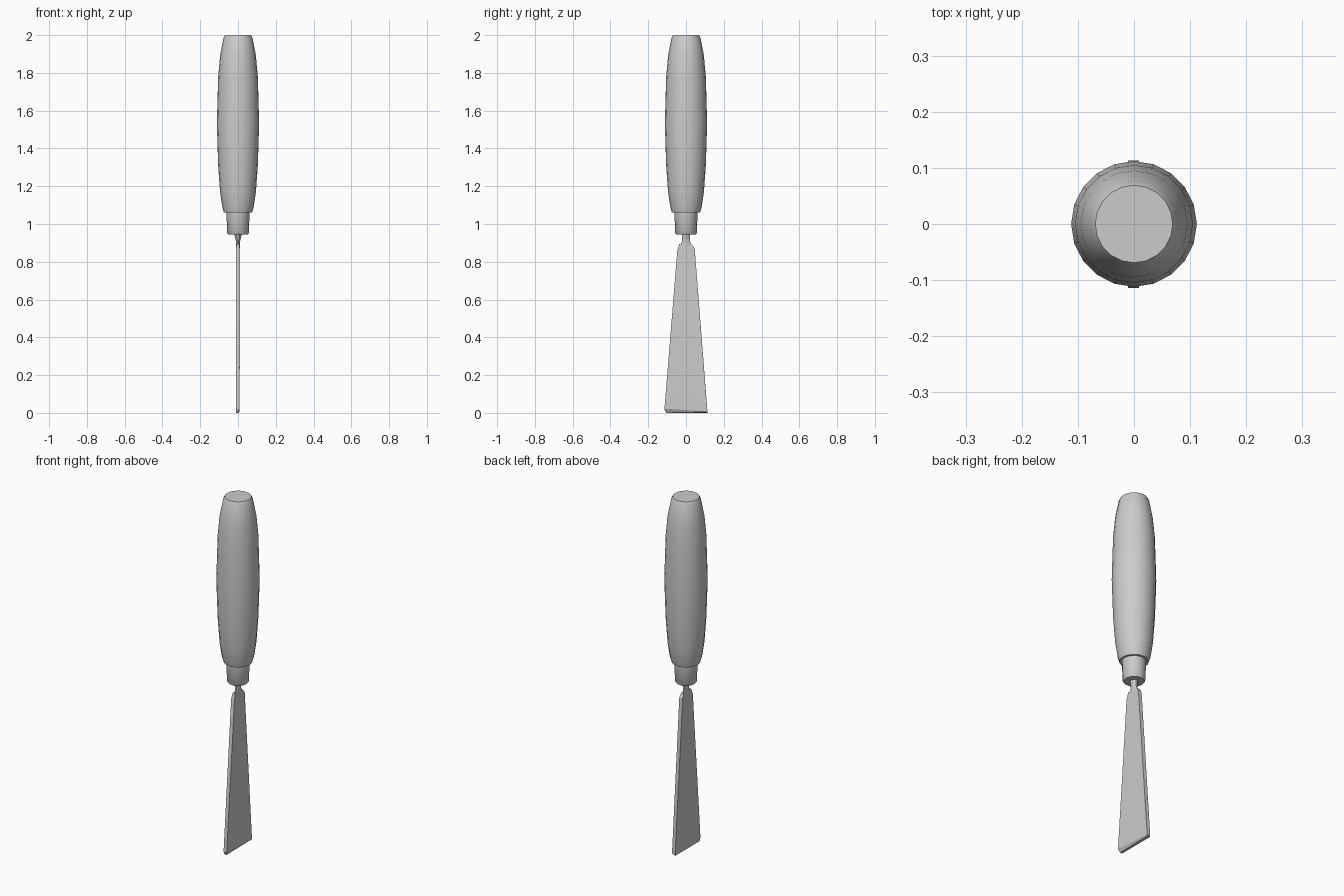
import bpy, bmesh, math

if "Cube" in bpy.data.objects:
    bpy.data.objects.remove(bpy.data.objects["Cube"])


def finish(name, bm, angle=40):
    bmesh.ops.recalc_face_normals(bm, faces=bm.faces)
    mesh = bpy.data.meshes.new(name)
    bm.to_mesh(mesh)
    bm.free()
    ob = bpy.data.objects.new(name, mesh)
    bpy.context.collection.objects.link(ob)
    bpy.ops.object.select_all(action='DESELECT')
    ob.select_set(True)
    bpy.context.view_layer.objects.active = ob
    bpy.ops.object.shade_smooth_by_angle(angle=math.radians(angle))
    return ob


def loft(name, rings, angle=40):
    """Bridge equal-length rings of points and cap both ends."""
    bm = bmesh.new()
    loops = [[bm.verts.new(p) for p in ring] for ring in rings]
    n = len(loops[0])
    for a, b in zip(loops, loops[1:]):
        for i in range(n):
            j = (i + 1) % n
            bm.faces.new((a[i], a[j], b[j], b[i]))
    bm.faces.new(loops[0][::-1])
    bm.faces.new(loops[-1])
    return finish(name, bm, angle)


def oval(rx, ry, z, n):
    return [(rx * math.cos(2 * math.pi * i / n),
             ry * math.sin(2 * math.pi * i / n), z) for i in range(n)]


# Barrel-shaped grip
grip = [(0.074, 1.06), (0.083, 1.09), (0.095, 1.17), (0.105, 1.31),
        (0.112, 1.53), (0.105, 1.78), (0.095, 1.89), (0.077, 1.985), (0.069, 2.0)]
loft("handle", [oval(r, r, z, 20) for r, z in grip])

# Collar below the grip
collar = [(0.052, 0.945), (0.057, 0.952), (0.062, 1.07)]
loft("ferrule", [oval(r, r, z, 16) for r, z in collar])

# Neck flattening into the blade
neck = [(0.009, 0.034, 0.87), (0.010, 0.030, 0.89), (0.011, 0.022, 0.91),
        (0.016, 0.022, 0.93), (0.022, 0.025, 0.96)]
loft("shank", [oval(rx, ry, z, 10) for rx, ry, z in neck])

# Flared thin blade with a slightly skewed ground edge
blade = [
    [(-0.011, -0.105, 0.0), (0.002, -0.105, 0.0), (0.002, 0.113, 0.005), (-0.011, 0.113, 0.0)],
    [(-0.011, -0.114, 0.018), (0.009, -0.114, 0.022), (0.009, 0.113, 0.008), (-0.011, 0.113, 0.012)],
    [(-0.011, -0.046, 0.86), (0.010, -0.046, 0.86), (0.010, 0.046, 0.87), (-0.011, 0.046, 0.87)],
    [(-0.008, -0.036, 0.893), (0.008, -0.036, 0.893), (0.008, 0.032, 0.89), (-0.008, 0.032, 0.89)],
]
loft("blade", blade, 20)
